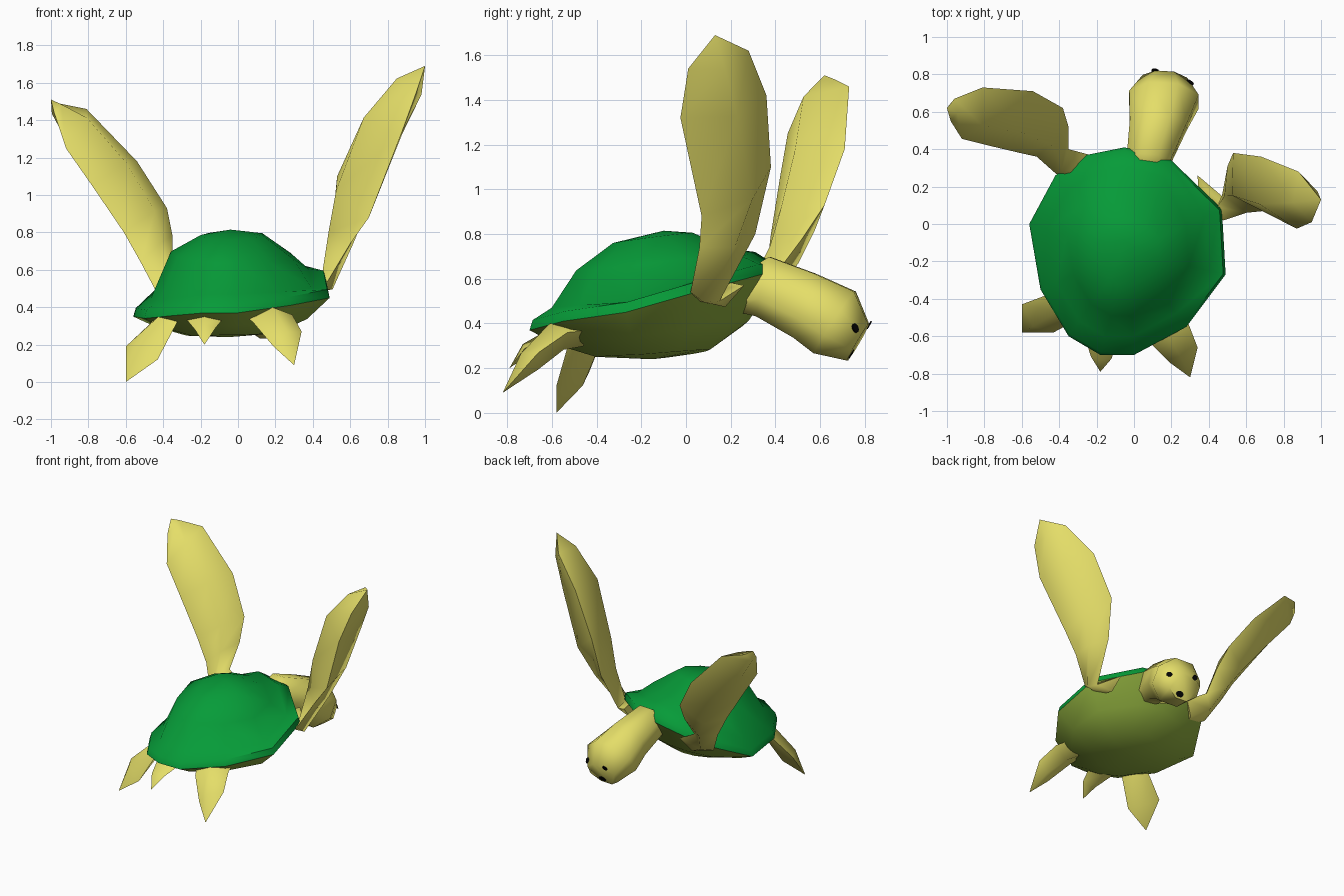
import bpy, bmesh, math
from mathutils import Vector as V

cube = bpy.data.objects.get("Cube")
if cube:
    bpy.data.objects.remove(cube, do_unlink=True)


def material(name, rgb):
    m = bpy.data.materials.new(name)
    m.use_nodes = True
    m.diffuse_color = (*rgb, 1)
    m.node_tree.nodes["Principled BSDF"].inputs["Base Color"].default_value = (*rgb, 1)
    return m


SKIN = material("yellow skin", (0.78, 0.73, 0.14))
SHELL = material("green shell", (0.002, 0.33, 0.04))
BELLY = material("olive belly", (0.28, 0.43, 0.05))
DARK = material("dark eye", (0.002, 0.002, 0.002))


def loft(name, rings, mat, cap_start=False, cap_end=False, angle=50):
    """Bridge rings of points; a ring of one point closes as a fan."""
    bm = bmesh.new()
    loops = [[bm.verts.new(p) for p in r] for r in rings]
    for a, b in zip(loops, loops[1:]):
        for i in range(len(a)):
            j = (i + 1) % len(a)
            if len(b) == 1:
                bm.faces.new((a[i], a[j], b[0]))
            else:
                bm.faces.new((a[i], a[j], b[j], b[i]))
    if cap_start:
        bm.faces.new(loops[0])
    if cap_end:
        bm.faces.new(loops[-1])
    bmesh.ops.recalc_face_normals(bm, faces=bm.faces)
    mesh = bpy.data.meshes.new(name)
    bm.to_mesh(mesh)
    bm.free()
    mesh.materials.append(mat)
    ob = bpy.data.objects.new(name, mesh)
    bpy.context.collection.objects.link(ob)
    bpy.ops.object.select_all(action='DESELECT')
    ob.select_set(True)
    bpy.context.view_layer.objects.active = ob
    bpy.ops.object.shade_smooth_by_angle(angle=math.radians(angle))
    return ob


def blade(name, sections, tip, bulge):
    """Limb of diamond section: two edge points and ridges in proportion to the width."""
    pairs = [(V(a), V(b)) for a, b in sections]
    mids = [(a + b) / 2 for a, b in pairs] + [V(tip)]
    rings = []
    for i, (a, b) in enumerate(pairs):
        along = mids[i + 1] - mids[max(i - 1, 0)]
        n = (b - a).cross(along).normalized() * (b - a).length * bulge
        rings.append([a, mids[i] + n, b, mids[i] - n])
    return loft(name, rings + [[V(tip)]], SKIN, cap_start=True, angle=75)


# Shell and belly share one tilted rim
RIM = [V(p) for p in (
    (-.05, .41, .62), (.2, .34, .62), (.47, .08, .55), (.49, -.27, .45),
    (.28, -.55, .41), (0, -.7, .37), (-.18, -.7, .37), (-.35, -.6, .355),
    (-.5, -.35, .34), (-.56, 0, .35), (-.42, .26, .48), (-.25, .37, .56))]
MID = V((-.03, -.15, 0))


def rim_ring(scale, height):
    ring = []
    for p in RIM:
        q = MID + (p - MID) * scale
        q.z = height(p, q)
        ring.append(q)
    return ring


loft("shell", [
    RIM,
    rim_ring(.975, lambda p, q: p.z + .045),
    rim_ring(.82, lambda p, q: p.z + .1 - .1 * max(0, p.x)),
    rim_ring(.62, lambda p, q: .685 + .14 * (q.y + .15) - .05 * max(0, q.x)),
    rim_ring(.32, lambda p, q: .79 + .13 * (q.y + .1) + .02 * q.x),
    [V((-.04, -.1, .815))]], SHELL)
loft("belly", [
    RIM,
    rim_ring(.77, lambda p, q: .25 + (p.z - .25) * .44),
    rim_ring(.46, lambda p, q: .235 + (p.z - .25) * .13),
    [V((-.05, -.15, .24))]], BELLY)

# Neck and head: eight-sided rings, each a centre, half width and up axis
HEAD = [((.07, .24, .54), .1, (0, .02, .09)),
        ((.08, .345, .565), .125, (0, .03, .14)),
        ((.13, .53, .48), .16, (0, .05, .15)),
        ((.16, .665, .405), .195, (0, .095, .145)),
        ((.165, .77, .315), .125, (0, .05, .085))]
rings = []
for centre, half, up in HEAD:
    side = V((half, -.06 * half, 0))
    rings.append([V(centre) + (side * math.cos(t) + V(up) * math.sin(t)) * 1.03
                  for t in (math.tau * k / 8 + math.pi / 8 for k in range(8))])
head = loft("head", rings, SKIN, cap_start=True, cap_end=True, angle=65)


# Eyes and mouth: thin plates lying on the head surface
def face_spot(name, target, radius, squash):
    bpy.context.view_layer.update()
    hit, at, normal, _ = head.closest_point_on_mesh(V(target))
    bpy.ops.mesh.primitive_cylinder_add(
        vertices=10, radius=radius, depth=.006, location=at,
        rotation=normal.to_track_quat('Z', 'Y').to_euler())
    ob = bpy.context.object
    ob.name = name
    ob.scale.y = squash
    ob.data.materials.append(DARK)


face_spot("left_eye", (.33, .79, .39), .022, 1)
face_spot("right_eye", (.11, .85, .38), .02, 1)
face_spot("mouth", (.19, .78, .24), .031, .75)

# Front flippers, raised in mid stroke
blade("front_left_flipper", [
    ((.36, .05, .5), (.34, .26, .57)),
    ((.48, .02, .54), (.47, .15, .5)),
    ((.6, .06, .74), (.5, .31, .8)),
    ((.7, .07, .88), (.53, .38, 1.1)),
    ((.87, -.025, 1.32), (.68, .36, 1.42)),
    ((.95, .01, 1.54), (.88, .28, 1.62))], (1, .13, 1.69), .29)
blade("front_right_flipper", [
    ((-.33, .2, .45), (-.2, .36, .53)),
    ((-.43, .28, .47), (-.35, .4, .62)),
    ((-.52, .36, .64), (-.35, .52, .78)),
    ((-.61, .38, .8), (-.38, .62, .93)),
    ((-.78, .42, 1.05), (-.54, .71, 1.18)),
    ((-.92, .455, 1.25), (-.81, .73, 1.46)),
    ((-.98, .55, 1.43), (-.96, .67, 1.49))], (-1, .62, 1.51), .29)

# Rear flippers and tail
blade("rear_left_flipper", [
    ((.03, -.53, .36), (.25, -.42, .37)),
    ((.08, -.63, .32), (.29, -.53, .36)),
    ((.19, -.74, .19), (.34, -.66, .27))], (.3, -.82, .09), .28)
blade("rear_right_flipper", [
    ((-.32, -.52, .33), (-.44, -.37, .34)),
    ((-.43, -.58, .12), (-.6, -.43, .19))], (-.6, -.58, 0), .25)
blade("tail", [
    ((-.28, -.55, .34), (-.07, -.57, .35)),
    ((-.23, -.71, .28), (-.12, -.72, .29))], (-.18, -.79, .2), .25)
